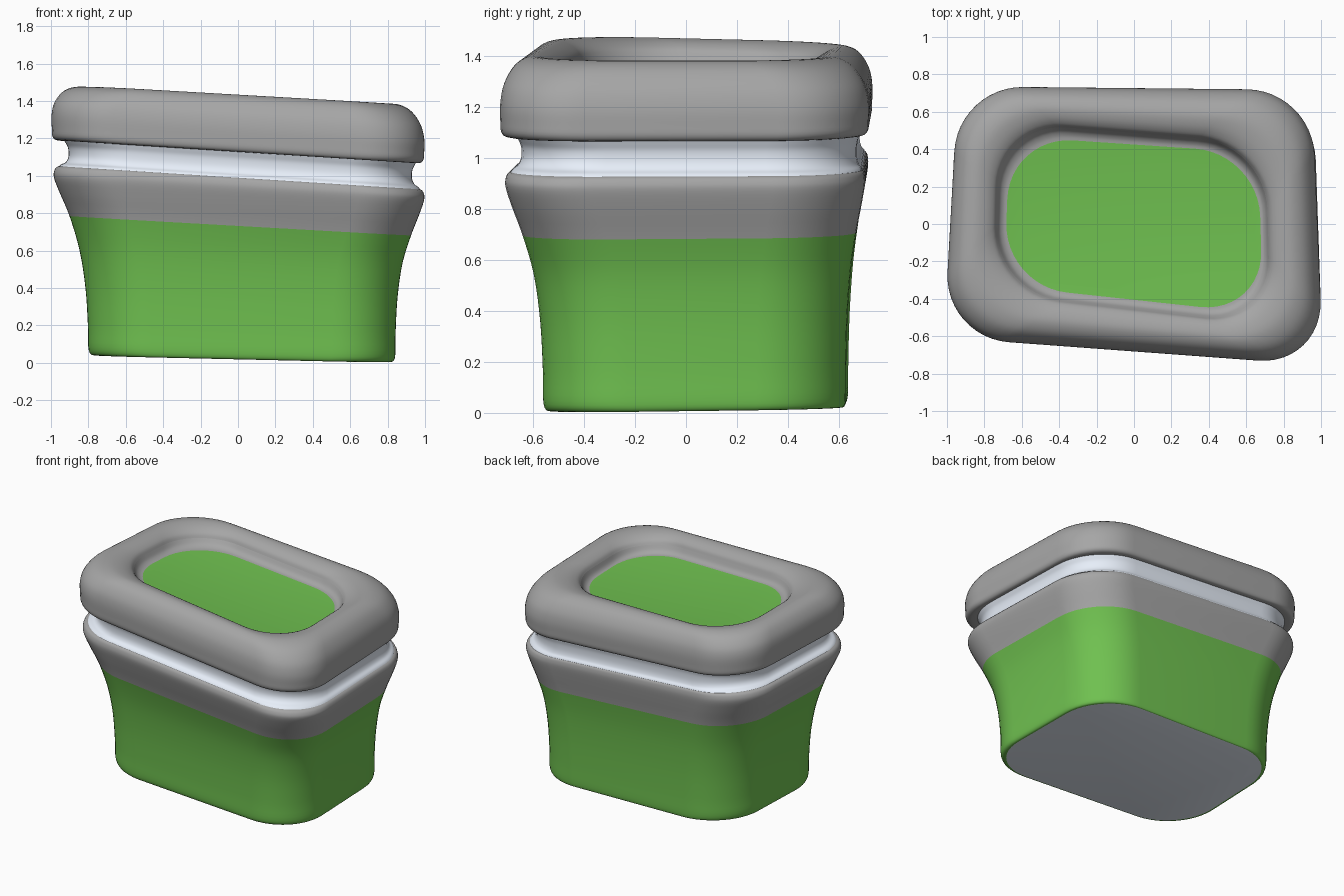
import bpy, math
from mathutils import Vector

if "Cube" in bpy.data.objects:
    bpy.data.objects.remove(bpy.data.objects["Cube"])


def material(name, rgb):
    m = bpy.data.materials.new(name)
    m.diffuse_color = (*rgb, 1)
    m.use_nodes = True
    m.node_tree.nodes["Principled BSDF"].inputs["Base Color"].default_value = m.diffuse_color
    return m


GREEN = material("green", (0.16, 0.53, 0.08))
GREY = material("grey", (0.38, 0.38, 0.38))
PALE = material("pale", (0.80, 0.86, 0.95))

# Outlines: four corners (front-left, front-right, back-right, back-left) and corner radius
BASE = [(-0.81, -0.49), (0.85, -0.58), (0.82, 0.625), (-0.78, 0.64)], 0.35
RIM = [(-1.00, -0.60), (1.01, -0.735), (0.96, 0.70), (-0.95, 0.72)], 0.36
LID = [(-1.015, -0.605), (1.01, -0.755), (0.95, 0.715), (-0.94, 0.735)], 0.35
HOLE = [(-0.745, -0.37), (0.73, -0.54), (0.705, 0.43), (-0.72, 0.545)], 0.36
FLOOR = [(-0.695, -0.33), (0.69, -0.48), (0.665, 0.38), (-0.665, 0.47)], 0.34


def ring(a, b, t, zl, zr, kl, kr):
    """Rounded quad blended between two outlines, lying on a tilted plane."""
    pts = [Vector(p).lerp(Vector(q), t) for p, q in zip(a[0], b[0])]
    r = a[1] + (b[1] - a[1]) * t
    out = []
    for i, c in enumerate(pts):
        p0 = c + (pts[i - 1] - c).normalized() * r
        p3 = c + (pts[(i + 1) % 4] - c).normalized() * r
        p1, p2 = p0.lerp(c, 0.56), p3.lerp(c, 0.56)
        for k in range(13):
            s = k / 12
            v = (p0 * (1 - s) ** 3 + p1 * 3 * s * (1 - s) ** 2
                 + p2 * 3 * s * s * (1 - s) + p3 * s ** 3)
            w = (v.x + 0.8) / 1.6
            out.append((v.x, v.y, zl + (zr - zl) * w + (kl + (kr - kl) * w) * v.y))
    return out


def catmull(p0, p1, p2, p3, s):
    return 0.5 * (2 * p1 + (p2 - p0) * s + (2 * p0 - 5 * p1 + 4 * p2 - p3) * s * s
                  + (3 * p1 - p0 - 3 * p2 + p3) * s ** 3)


def loft(name, a, b, profile, mats, slot, tilt0=(0, 0), tilt1=(0, 0), bottom=None, top=None):
    """Loft a profile of (blend, z left, z right); slot(i) picks the material of segment i.
    tilt0 / tilt1 are the front-to-back slopes (left, right) at the first and last ring."""
    P = [Vector(p) for p in profile]
    n, steps = len(P), 4
    rows, seg = [], []
    for i in range(n - 1):
        for k in range(steps):
            rows.append(catmull(P[max(i - 1, 0)], P[i], P[i + 1], P[min(i + 2, n - 1)], k / steps))
            seg.append(i)
    rows.append(P[-1])
    verts, faces, idx = [], [], []
    for j, p in enumerate(rows):
        u = j / (len(rows) - 1)
        verts += ring(a, b, *p, *(s + (e - s) * u for s, e in zip(tilt0, tilt1)))
    m = len(verts) // len(rows)
    for j, i in enumerate(seg):
        for k in range(m):
            k2 = (k + 1) % m
            faces.append((j * m + k, j * m + k2, (j + 1) * m + k2, (j + 1) * m + k))
            idx.append(slot(i))
    if bottom is not None:
        faces.append(tuple(reversed(range(m))))
        idx.append(bottom)
    if top is not None:
        faces.append(tuple(range(len(verts) - m, len(verts))))
        idx.append(top)
    me = bpy.data.meshes.new(name)
    me.from_pydata(verts, [], faces)
    for mat in mats:
        me.materials.append(mat)
    me.polygons.foreach_set("material_index", idx)
    me.update()
    ob = bpy.data.objects.new(name, me)
    bpy.context.collection.objects.link(ob)
    bpy.ops.object.select_all(action='DESELECT')
    ob.select_set(True)
    bpy.context.view_layer.objects.active = ob
    bpy.ops.object.shade_smooth_by_angle(angle=math.radians(40))
    return ob


# Flared cup: green wall, grey rim band, pale underside
cup = [(-0.17, 0.042, 0.007), (-0.06, 0.050, 0.014), (0, 0.09, 0.05), (0.01, 0.2, 0.17),
       (0.08, 0.4, 0.36), (0.25, 0.6, 0.54), (0.54, 0.78, 0.69), (0.82, 0.90, 0.805),
       (0.98, 0.975, 0.88), (0.98, 1.015, 0.915), (0.87, 1.04, 0.938), (0.55, 1.047, 0.945)]
loft("cup", BASE, RIM, cup, [GREEN, GREY, PALE], lambda i: 0 if i < 6 else 1,
     tilt0=(0.012, 0.012), bottom=2)

# Pale waisted neck between cup and lid
neck = [(0.88, 1.03, 0.93), (0.80, 1.049, 0.948), (0.65, 1.065, 0.965), (0.57, 1.095, 0.995),
        (0.58, 1.14, 1.035), (0.66, 1.17, 1.065), (0.74, 1.195, 1.09)]
loft("neck", BASE, RIM, neck, [PALE], lambda i: 0)

# Puffy lid ring
lid = [(0.40, 1.182, 1.082), (0.12, 1.178, 1.077), (0.02, 1.193, 1.095), (0, 1.24, 1.14),
       (0.0, 1.32, 1.21), (0.07, 1.385, 1.285), (0.25, 1.443, 1.352), (0.5, 1.468, 1.384),
       (0.75, 1.460, 1.378), (0.93, 1.435, 1.352), (1.0, 1.405, 1.322)]
loft("lid", LID, HOLE, lid, [GREY], lambda i: 0, tilt1=(-0.03, -0.003))

# Recess in the lid: grey filleted wall and green floor
recess = [(0, 1.405, 1.322), (0.3, 1.375, 1.290), (0.65, 1.360, 1.273), (1, 1.355, 1.268)]
loft("lid_recess", HOLE, FLOOR, recess, [GREY, GREEN], lambda i: 0,
     tilt0=(-0.03, -0.003), tilt1=(-0.03, -0.003), top=1)
